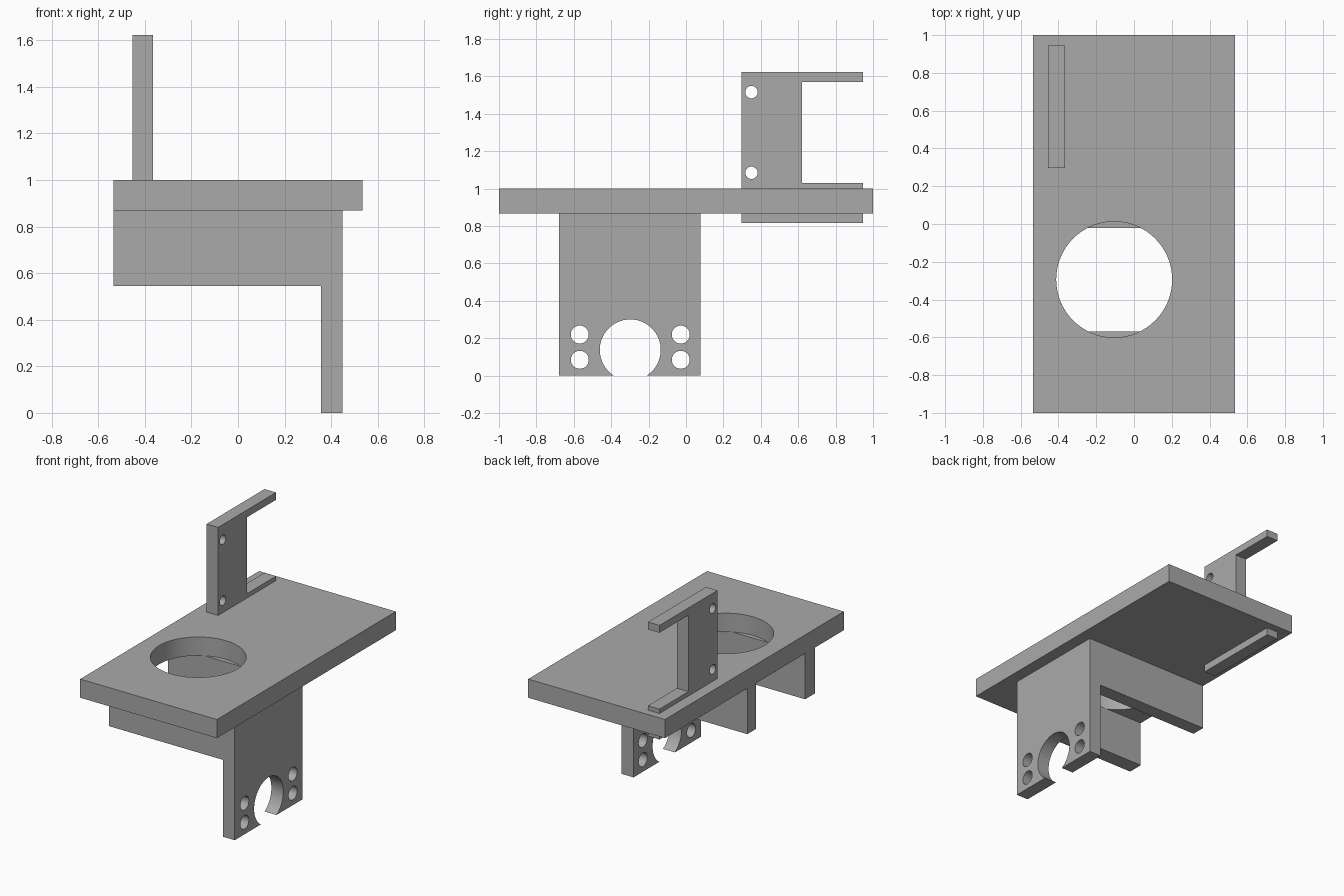
import bpy
import bmesh
import math
from mathutils import Matrix, Vector

cube = bpy.data.objects.get("Cube")
if cube:
    bpy.data.objects.remove(cube, do_unlink=True)

grey = bpy.data.materials.new("plain grey")
grey.use_nodes = True
grey.diffuse_color = (0.4, 0.4, 0.4, 1)
grey.node_tree.nodes["Principled BSDF"].inputs["Base Color"].default_value = (0.4, 0.4, 0.4, 1)


def make_object(name, bm):
    bmesh.ops.recalc_face_normals(bm, faces=bm.faces)
    mesh = bpy.data.meshes.new(name)
    bm.to_mesh(mesh)
    bm.free()
    mesh.materials.append(grey)
    obj = bpy.data.objects.new(name, mesh)
    bpy.context.collection.objects.link(obj)
    return obj


def extrude(name, points, offset):
    """Prism made by sweeping a flat outline along an offset."""
    bm = bmesh.new()
    face = bm.faces.new([bm.verts.new(p) for p in points])
    swept = bmesh.ops.extrude_face_region(bm, geom=[face], use_keep_orig=True)
    moved = [g for g in swept["geom"] if isinstance(g, bmesh.types.BMVert)]
    bmesh.ops.translate(bm, verts=moved, vec=Vector(offset))
    return make_object(name, bm)


def box(name, x, y, z):
    outline = [(x[0], y[0], z[0]), (x[1], y[0], z[0]), (x[1], y[1], z[0]), (x[0], y[1], z[0])]
    return extrude(name, outline, (0, 0, z[1] - z[0]))


def rod(centre, radius, axis):
    """Round cutter along the x or z axis."""
    turn = Matrix.Rotation(math.pi / 2, 4, "Y") if axis == "X" else Matrix()
    bm = bmesh.new()
    bmesh.ops.create_cone(bm, cap_ends=True, segments=64, radius1=radius, radius2=radius,
                          depth=0.4, matrix=Matrix.Translation(centre) @ turn)
    return make_object("cutter", bm)


def cut(obj, cutters):
    """Subtract the cutters, keep the result and shade it."""
    bpy.context.view_layer.objects.active = obj
    for cutter in cutters:
        mod = obj.modifiers.new("cut", "BOOLEAN")
        mod.operation = "DIFFERENCE"
        mod.solver = "EXACT"
        mod.object = cutter
        bpy.ops.object.modifier_apply(modifier=mod.name)
        bpy.data.objects.remove(cutter, do_unlink=True)
    bpy.ops.object.select_all(action="DESELECT")
    obj.select_set(True)
    bpy.ops.object.shade_smooth_by_angle(angle=math.radians(30))


BACK, FRONT, INNER = -0.535, 0.449, 0.356   # support extents along x
UNDER, RIB = 0.868, 0.544                   # plate underside and rib bottom

# Base plate with its large round opening
plate = box("base_plate", (-0.535, 0.535), (-1, 1), (UNDER, 1))
cut(plate, [rod((-0.105, -0.294, 0.93), 0.307, "Z")])

# Support: L-shaped side profile, hollowed into two ribs and a drilled mounting wall
side = [(BACK, UNDER), (BACK, RIB), (INNER, RIB), (INNER, 0), (FRONT, 0), (FRONT, UNDER)]
support = extrude("mounting_support", [(x, -0.678, z) for x, z in side], (0, 0.756, 0))
cutters = [box("cutter", (-0.8, INNER), (-0.568, -0.021), (0.3, 1)),
           rod((0.4, -0.298, 0.138), 0.163, "X")]
cutters += [rod((0.4, y, z), 0.048, "X") for y in (-0.568, -0.028) for z in (0.085, 0.22)]
cut(support, cutters)

# Upright C-shaped bracket, its foot passing through the plate
outline = [(0.297, 0.816), (0.945, 0.816), (0.945, 1.031), (0.621, 1.031),
           (0.621, 1.571), (0.945, 1.571), (0.945, 1.623), (0.297, 1.623)]
bracket = extrude("upright_bracket", [(-0.454, y, z) for y, z in outline], (0.09, 0, 0))
cut(bracket, [rod((-0.41, 0.35, z), 0.033, "X") for z in (1.085, 1.516)])
